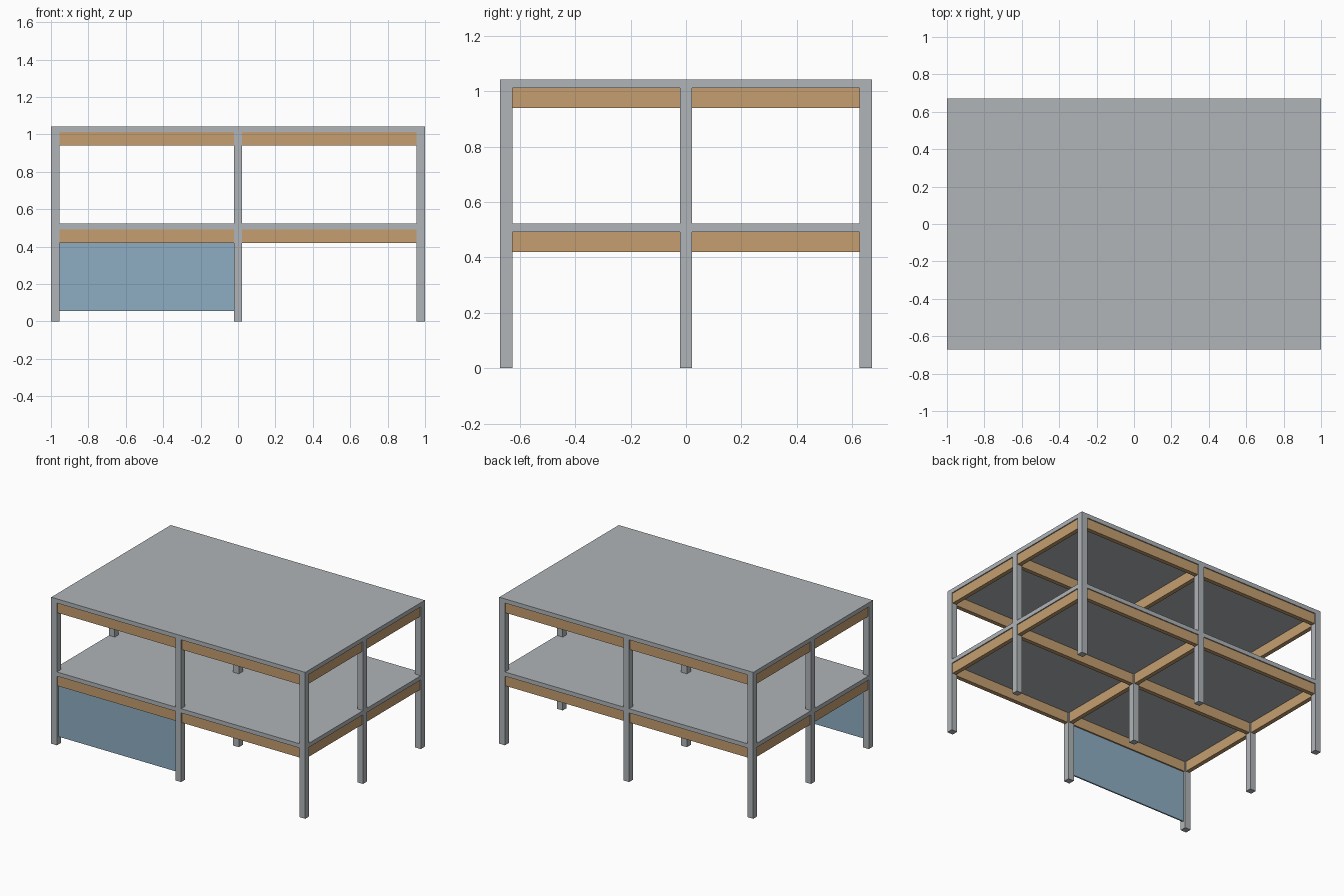
import bpy

if "Cube" in bpy.data.objects:
    bpy.data.objects.remove(bpy.data.objects["Cube"])


def material(name, rgb):
    m = bpy.data.materials.new(name)
    m.diffuse_color = (*rgb, 1)
    m.use_nodes = True
    m.node_tree.nodes["Principled BSDF"].inputs["Base Color"].default_value = m.diffuse_color
    return m


concrete = material("concrete_grey", (0.434, 0.462, 0.477))
timber = material("timber_tan", (0.554, 0.343, 0.162))
glass = material("panel_blue", (0.274, 0.420, 0.539))


def box(name, x, y, z, mat):
    """Box from (low, high) ranges on each axis."""
    bpy.ops.mesh.primitive_cube_add(size=1, location=[(r[0] + r[1]) / 2 for r in (x, y, z)])
    o = bpy.context.object
    o.name = name
    o.scale = [r[1] - r[0] for r in (x, y, z)]
    bpy.ops.object.transform_apply(location=False, rotation=False, scale=True)
    o.data.materials.append(mat)
    return o


HALF_X, HALF_Y = 1.0, 0.672
C = 0.0225            # half column width
B = 0.015             # half beam width
SLAB, BEAM = 0.03, 0.072
XS = (-HALF_X + C, 0, HALF_X - C)
YS = (-HALF_Y + C, 0, HALF_Y - C)

for level, (base, top) in enumerate(((0, 0.522), (0.522, 1.042))):
    under = top - SLAB
    # Slab, flush with the outer column faces
    box(f"slab_{level}", (-HALF_X, HALF_X), (-HALF_Y, HALF_Y), (under, top), concrete)
    # Columns on a three by three grid
    for x in XS:
        for y in YS:
            box(f"column_{level}", (x - C, x + C), (y - C, y + C), (base, under), concrete)
    # Beams between neighbouring columns, in both directions
    bz = (under - BEAM, under)
    for i in range(2):
        for y in YS:
            box(f"long_beam_{level}", (XS[i] + C, XS[i + 1] - C), (y - B, y + B), bz, timber)
        for x in XS:
            box(f"cross_beam_{level}", (x - B, x + B), (YS[i] + C, YS[i + 1] - C), bz, timber)

# Infill panel in the front left bay of the ground storey
box("front_panel", (XS[0] + C, -C), (YS[0] - 0.005, YS[0] + 0.005),
    (0.055, 0.522 - SLAB - BEAM), glass)
